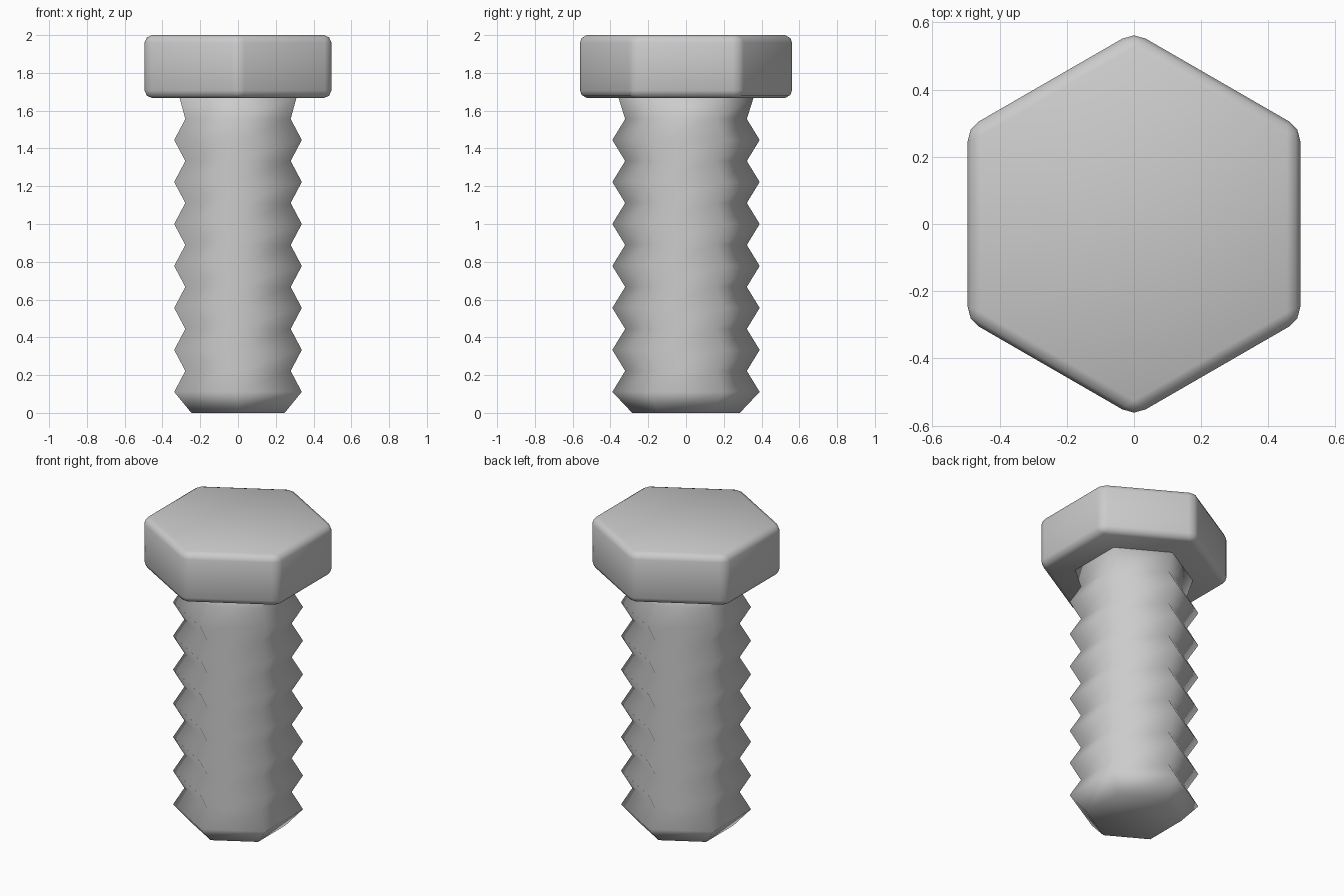
import bpy, bmesh, math

if "Cube" in bpy.data.objects:
    bpy.data.objects.remove(bpy.data.objects["Cube"])

SIDES = 6


def ring(bm, r, z):
    # Hexagonal ring with corners on +y and -y
    return [bm.verts.new((r * math.cos(a), r * math.sin(a), z))
            for a in (math.pi / 2 + math.tau * i / SIDES for i in range(SIDES))]


def stacked_rings(name, profile):
    bm = bmesh.new()
    rings = [ring(bm, r, z) for r, z in profile]
    for lo, hi in zip(rings, rings[1:]):
        for i in range(SIDES):
            j = (i + 1) % SIDES
            bm.faces.new((lo[i], lo[j], hi[j], hi[i]))
    bm.faces.new(rings[0][::-1])
    bm.faces.new(rings[-1])
    for f in bm.faces:
        f.smooth = True
    mesh = bpy.data.meshes.new(name)
    bm.to_mesh(mesh)
    bm.free()
    ob = bpy.data.objects.new(name, mesh)
    bpy.context.collection.objects.link(ob)
    return ob


# Threaded shank: chamfered tip, alternating crests and roots, flared neck
STEP = 1.667 / 15
profile = [(0.285, 0)]
profile += [(0.39 if k % 2 else 0.322, k * STEP) for k in range(1, 15)]
profile += [(0.357, 1.667)]
stacked_rings("threaded_shank", profile)

# Hexagonal head with rounded edges
head = stacked_rings("hex_head", [(0.5716, 1.667), (0.5716, 2.0)])
bevel = head.modifiers.new("rounded_edges", 'BEVEL')
bevel.width = 0.04
bevel.segments = 2
bevel.limit_method = 'ANGLE'
